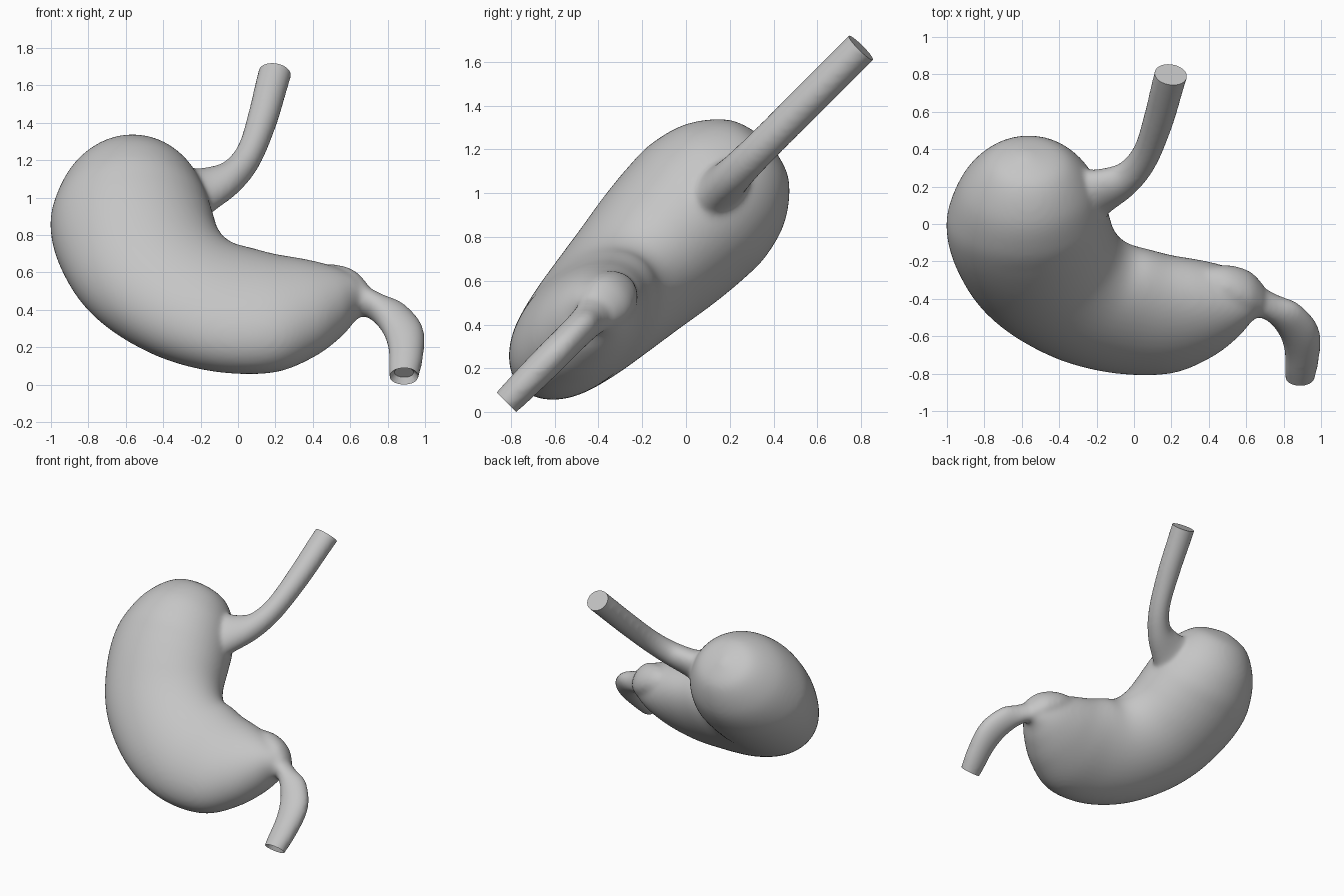
import bpy, bmesh, math
from mathutils import Vector

if "Cube" in bpy.data.objects:
    bpy.data.objects.remove(bpy.data.objects["Cube"])

TILT = 0.865                                     # the organ lies in the plane z = y + TILT
NORMAL = Vector((0, -1, 1)).normalized()         # thickness direction
SIDES, STEPS = 48, 6


def on_plane(x, height):
    return Vector((x, height - TILT, height))


def spline(a, b, c, d, t):
    return 0.5 * (2 * b + (c - a) * t + (2 * a - 5 * b + 4 * c - d) * t * t
                  + (3 * b - a - 3 * c + d) * t ** 3)


def loft(bm, sections):
    """Elliptical rings, each from outer point, inner point and half thickness."""
    rows = [(on_plane(s[0], s[1]), on_plane(s[2], s[3]), s[4]) for s in sections]
    rows = [rows[0]] + rows + [rows[-1]]
    fine = []
    for i in range(1, len(rows) - 2):
        for k in range(STEPS):
            fine.append([spline(*p, k / STEPS) for p in zip(*rows[i - 1:i + 3])])
    fine.append(rows[-1])
    rings = []
    for outer, inner, thick in fine:
        mid, half = (outer + inner) / 2, (outer - inner) / 2
        angles = [math.tau * j / SIDES for j in range(SIDES)]
        rings.append([bm.verts.new(mid + half * math.cos(a) + NORMAL * thick * math.sin(a))
                      for a in angles])
    for r, s in zip(rings, rings[1:]):
        for j in range(SIDES):
            k = (j + 1) % SIDES
            bm.faces.new((r[j], r[k], s[k], s[j]))
    bm.faces.new(rings[0][::-1])
    bm.faces.new(rings[-1])


# Pouch narrowing into the lower outlet tube
pouch = [
    (-.60, 1.238, -.55, 1.238, .03), (-.77, 1.2, -.36, 1.2, .19),
    (-.905, 1.09, -.235, 1.1, .315), (-.98, .96, -.165, .98, .367),
    (-1.003, .84, -.13, .88, .367), (-.96, .68, -.105, .80, .35),
    (-.845, .49, -.075, .75, .322), (-.66, .33, -.04, .715, .30),
    (-.4, .195, .01, .69, .28), (-.1, .12, .09, .675, .262),
    (.2, .12, .2, .645, .25), (.42, .205, .34, .62, .225),
    (.56, .305, .475, .59, .185), (.635, .385, .595, .55, .135),
    (.67, .395, .67, .51, .095), (.73, .35, .77, .465, .08),
    (.785, .26, .89, .42, .075), (.805, .17, .99, .30, .075),
    (.805, .08, .99, .14, .07), (.815, -.02, .95, -.01, .06)]

# Fold of the outlet running back over the pouch's upper edge
fold = [
    (.36, .50, .35, .61, .07), (.50, .47, .50, .608, .115),
    (.60, .44, .625, .57, .12), (.67, .405, .70, .505, .09)]

# Upper inlet tube entering the pouch
inlet = [
    (-.42, 1.03, -.38, .87, .09), (-.29, 1.12, -.19, .91, .105),
    (-.18, 1.14, -.1, .965, .092), (-.08, 1.17, .02, 1.06, .084),
    (0, 1.27, .12, 1.19, .08), (.055, 1.45, .205, 1.39, .08),
    (.09, 1.60, .26, 1.57, .08), (.13, 1.76, .31, 1.74, .08)]

bm = bmesh.new()
for part in (pouch, fold, inlet):
    loft(bm, part)
bmesh.ops.recalc_face_normals(bm, faces=bm.faces)
mesh = bpy.data.meshes.new("stomach")
bm.to_mesh(mesh)
bm.free()
stomach = bpy.data.objects.new("stomach", mesh)
bpy.context.collection.objects.link(stomach)
bpy.context.view_layer.objects.active = stomach
stomach.select_set(True)

# Fuse the lofts into one soft skin
remesh = stomach.modifiers.new("fuse", 'REMESH')
remesh.mode = 'VOXEL'
remesh.voxel_size = 0.014
smooth = stomach.modifiers.new("soften", 'SMOOTH')
smooth.factor = 0.5
smooth.iterations = 18
for name in ("fuse", "soften"):
    bpy.ops.object.modifier_apply(modifier=name)

# Cut both tube ends flat, with a puckered hollow in the outlet
bm = bmesh.new()
bm.from_mesh(stomach.data)
cuts = [(on_plane(.2, 1.663), Vector((.2, 1, 1)), 0),
        (on_plane(.88, .045), Vector((0, -1, -1)), .03)]
for point, direction, depth in cuts:
    direction.normalize()
    cut = bmesh.ops.bisect_plane(bm, geom=bm.verts[:] + bm.edges[:] + bm.faces[:],
                                 plane_co=point, plane_no=direction, clear_outer=True)
    rim = [e for e in cut["geom_cut"] if isinstance(e, bmesh.types.BMEdge)]
    cap = bmesh.ops.contextual_create(bm, geom=rim)["faces"]
    if depth:
        bmesh.ops.inset_region(bm, faces=cap, thickness=.025, depth=0)
        for v in {v for f in cap for v in f.verts}:
            v.co -= direction * depth
bmesh.ops.recalc_face_normals(bm, faces=bm.faces)
bm.to_mesh(stomach.data)
bm.free()

# Plain grey skin
grey = bpy.data.materials.new("soft grey")
grey.use_nodes = True
colour = (.56, .56, .56, 1)
grey.diffuse_color = colour
grey.node_tree.nodes["Principled BSDF"].inputs["Base Color"].default_value = colour
stomach.data.materials.clear()
stomach.data.materials.append(grey)
bpy.ops.object.shade_smooth_by_angle(angle=math.radians(40))
